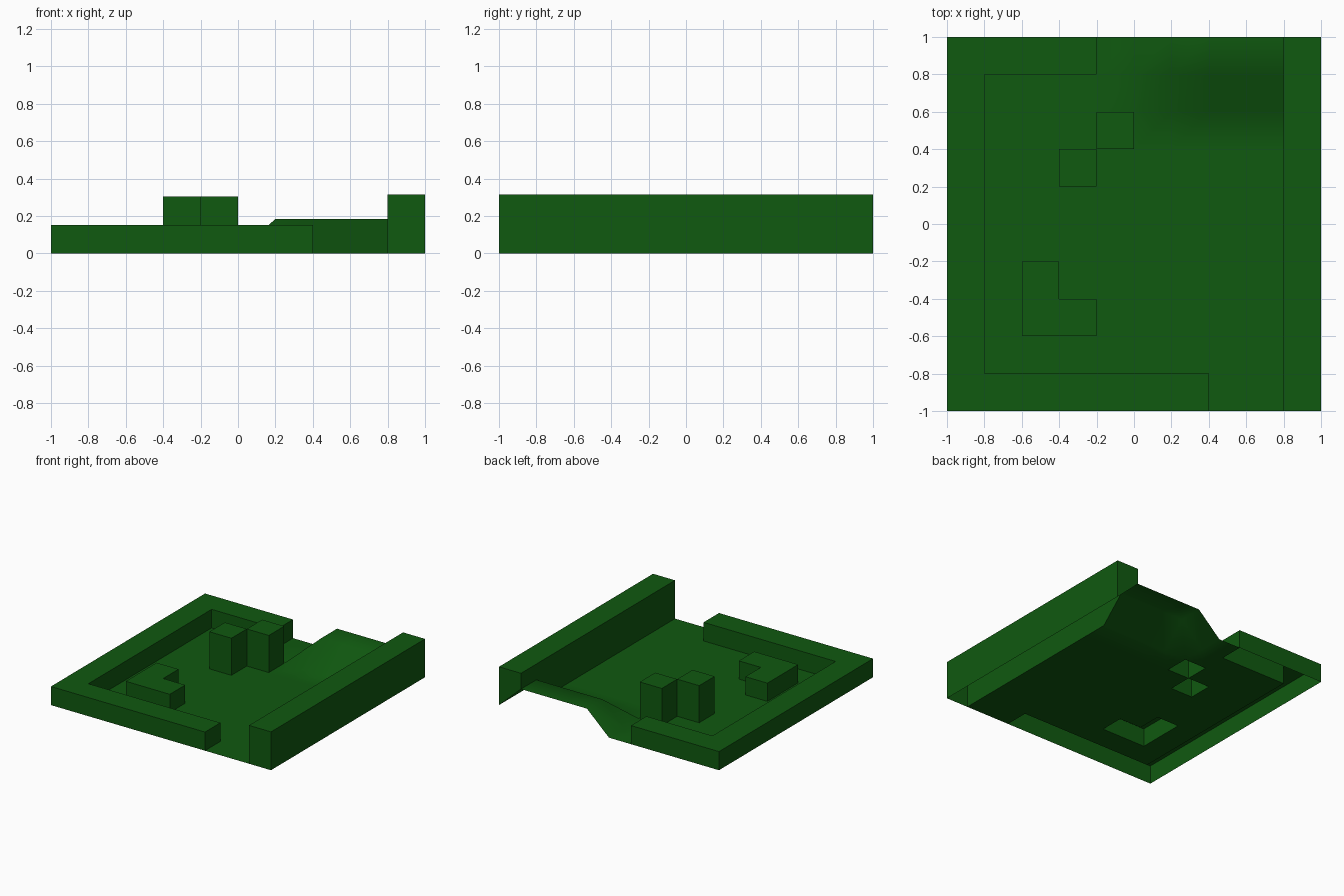
import bpy, bmesh

if "Cube" in bpy.data.objects:
    bpy.data.objects.remove(bpy.data.objects["Cube"])

N, S = 10, 0.2            # 10 x 10 tiles, 0.2 wide
HILL = 0.185

mat = bpy.data.materials.new("green")
mat.diffuse_color = (0.005, 0.1, 0.005, 1)
mat.use_nodes = True
mat.node_tree.nodes["Principled BSDF"].inputs["Base Color"].default_value = mat.diffuse_color


def ground_z(i, j):
    """Ground height at a grid corner: a raised bank at the back."""
    return HILL if 6 <= i <= 9 and j >= 9 else 0.0


def corner(i, j, z=None):
    return (-1 + i * S, -1 + j * S, ground_z(i, j) if z is None else z)


def block(x0, x1, y0, y1):
    return {(i, j) for i in range(x0, x1) for j in range(y0, y1)}


def finish(name, bm, smooth):
    bmesh.ops.remove_doubles(bm, verts=bm.verts, dist=1e-4)
    for f in bm.faces:
        f.smooth = smooth
    me = bpy.data.meshes.new(name)
    bm.to_mesh(me)
    bm.free()
    me.materials.append(mat)
    bpy.context.collection.objects.link(bpy.data.objects.new(name, me))


def add_quad(bm, pts):
    bm.faces.new([bm.verts.new(p) for p in pts])


def raised(name, cells, top):
    """Open-bottomed block over the tiles, its sides following the ground."""
    bm = bmesh.new()
    for i, j in cells:
        ring = [(i, j), (i + 1, j), (i + 1, j + 1), (i, j + 1)]
        add_quad(bm, [corner(*c, top) for c in ring])
        for k, (di, dj) in enumerate([(0, -1), (1, 0), (0, 1), (-1, 0)]):
            if (i + di, j + dj) not in cells:
                a, b = ring[k], ring[(k + 1) % 4]
                add_quad(bm, [corner(*a), corner(*b), corner(*b, top), corner(*a, top)])
    finish(name, bm, False)


# Tiles covered by each raised part
parts = {
    "low_wall": (block(0, 1, 0, 10) | block(0, 7, 0, 1) | block(0, 4, 9, 10), 0.153),
    "high_wall": (block(9, 10, 0, 10), 0.315),
    "front_pillar": (block(3, 4, 6, 7), 0.305),
    "back_pillar": (block(4, 5, 7, 8), 0.305),
    "corner_block": (block(2, 4, 2, 3) | block(2, 3, 2, 4), 0.15),
}
covered = set()
for name, (cells, top) in parts.items():
    raised(name, cells, top)
    covered |= cells

# Ground sheet with the smooth bank, open under the raised parts
bm = bmesh.new()
for i, j in sorted(block(0, N, 0, N) - covered):
    add_quad(bm, [corner(i, j), corner(i + 1, j), corner(i + 1, j + 1), corner(i, j + 1)])
finish("ground", bm, True)
